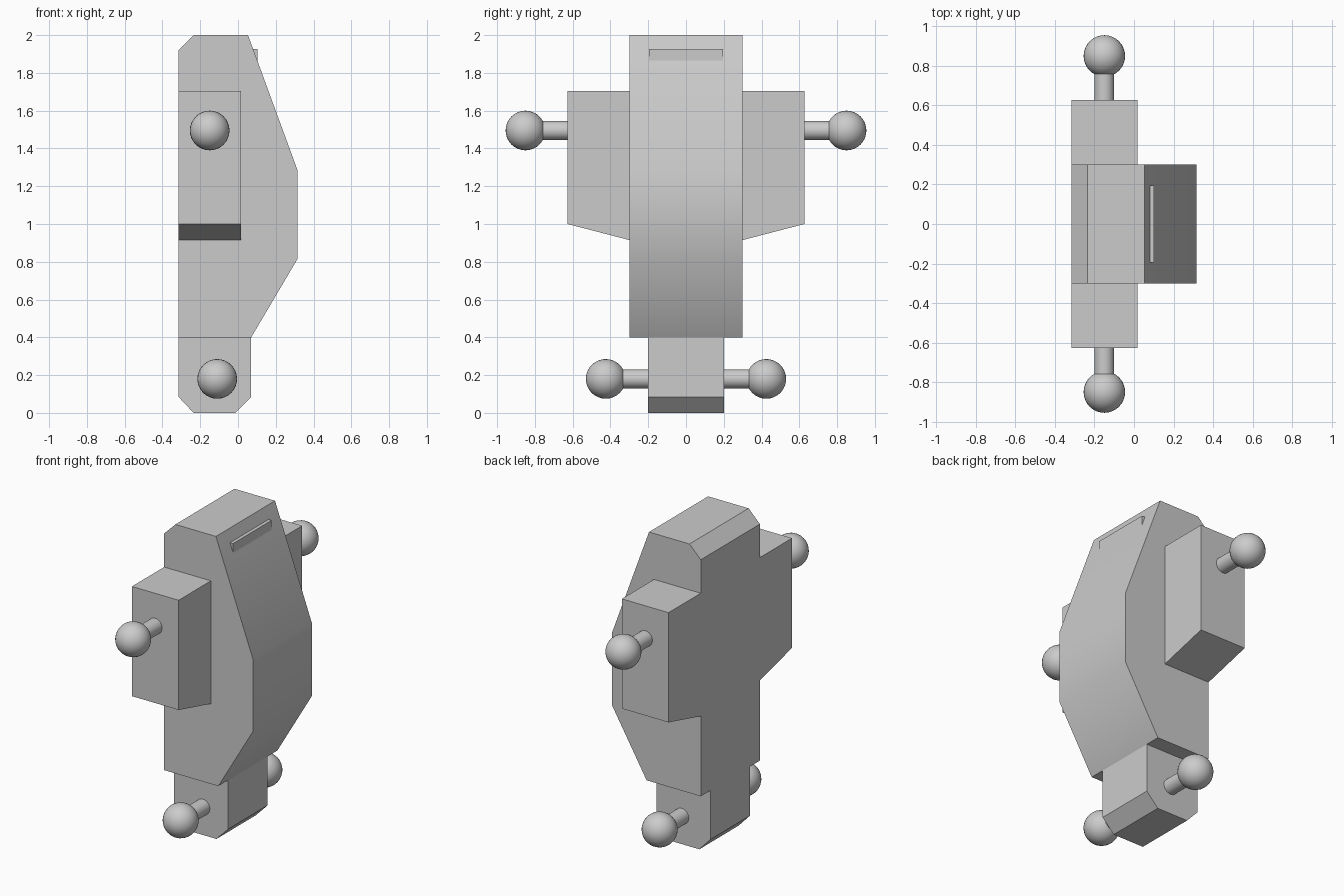
import bpy
import bmesh
from math import radians
from mathutils import Matrix, Vector

cube = bpy.data.objects.get("Cube")
if cube:
    bpy.data.objects.remove(cube, do_unlink=True)

# Single grey finish
grey = bpy.data.materials.new("plain_grey")
grey.use_nodes = True
grey.diffuse_color = (0.6, 0.6, 0.6, 1)
grey.node_tree.nodes["Principled BSDF"].inputs["Base Color"].default_value = (0.6, 0.6, 0.6, 1)


def finish(name, bm):
    """Turn a bmesh into an object, smooth except at sharp edges."""
    bmesh.ops.recalc_face_normals(bm, faces=bm.faces)
    mesh = bpy.data.meshes.new(name)
    bm.to_mesh(mesh)
    bm.free()
    mesh.materials.append(grey)
    for p in mesh.polygons:
        p.use_smooth = True
    mesh.set_sharp_from_angle(angle=radians(31))
    obj = bpy.data.objects.new(name, mesh)
    bpy.context.scene.collection.objects.link(obj)
    return obj


def prism(name, profile, axis, start, end):
    """Extrude a profile of (horizontal, z) points along x or y."""
    bm = bmesh.new()
    if axis == "y":
        verts = [bm.verts.new((h, start, z)) for h, z in profile]
        step = Vector((0, end - start, 0))
    else:
        verts = [bm.verts.new((start, h, z)) for h, z in profile]
        step = Vector((end - start, 0, 0))
    face = bm.faces.new(verts)
    ext = bmesh.ops.extrude_face_region(bm, geom=[face], use_keep_orig=True)
    moved = [g for g in ext["geom"] if isinstance(g, bmesh.types.BMVert)]
    bmesh.ops.translate(bm, verts=moved, vec=step)
    return finish(name, bm)


def ball_joint(name, x, z, root, centre, side):
    """Short rod along y, ending in a ball."""
    turn = Matrix.Rotation(radians(90), 4, "X")
    length = centre - root
    bm = bmesh.new()
    place = Matrix.Translation((x, side * (root + length / 2), z)) @ turn
    bmesh.ops.create_cone(bm, cap_ends=True, segments=32, radius1=0.05,
                          radius2=0.05, depth=length, matrix=place)
    finish(name + "_rod", bm)
    bm = bmesh.new()
    place = Matrix.Translation((x, side * centre, z)) @ turn
    bmesh.ops.create_uvsphere(bm, u_segments=32, v_segments=16,
                              radius=0.105, matrix=place)
    finish(name + "_ball", bm)


BACK = -0.315

# Main body with its curved front
prism("body", [(BACK, 0.4), (BACK, 1.92), (-0.235, 2), (0.053, 2),
               (0.315, 1.285), (0.315, 0.815), (0.07, 0.4)], "y", -0.3, 0.3)

# Narrow foot block with chamfered bottom
prism("foot_block", [(BACK, 0.4), (BACK, 0.085), (-0.235, 0), (-0.013, 0),
                     (0.07, 0.085), (0.07, 0.4)], "y", -0.2, 0.2)

# Small wedge lip near the top of the sloping face
prism("lip", [(0.07, 1.927), (0.102, 1.927), (0.102, 1.86)], "y", -0.195, 0.195)

# Side blocks and ball joints on both sides
for label, side in (("front", -1), ("rear", 1)):
    prism(label + "_side_block",
          [(side * 0.3, 0.915), (side * 0.3, 1.705),
           (side * 0.627, 1.705), (side * 0.627, 1.0)], "x", BACK, 0.017)
    ball_joint(label + "_upper_joint", -0.15, 1.495, 0.62, 0.85, side)
    ball_joint(label + "_lower_joint", -0.11, 0.18, 0.19, 0.425, side)
